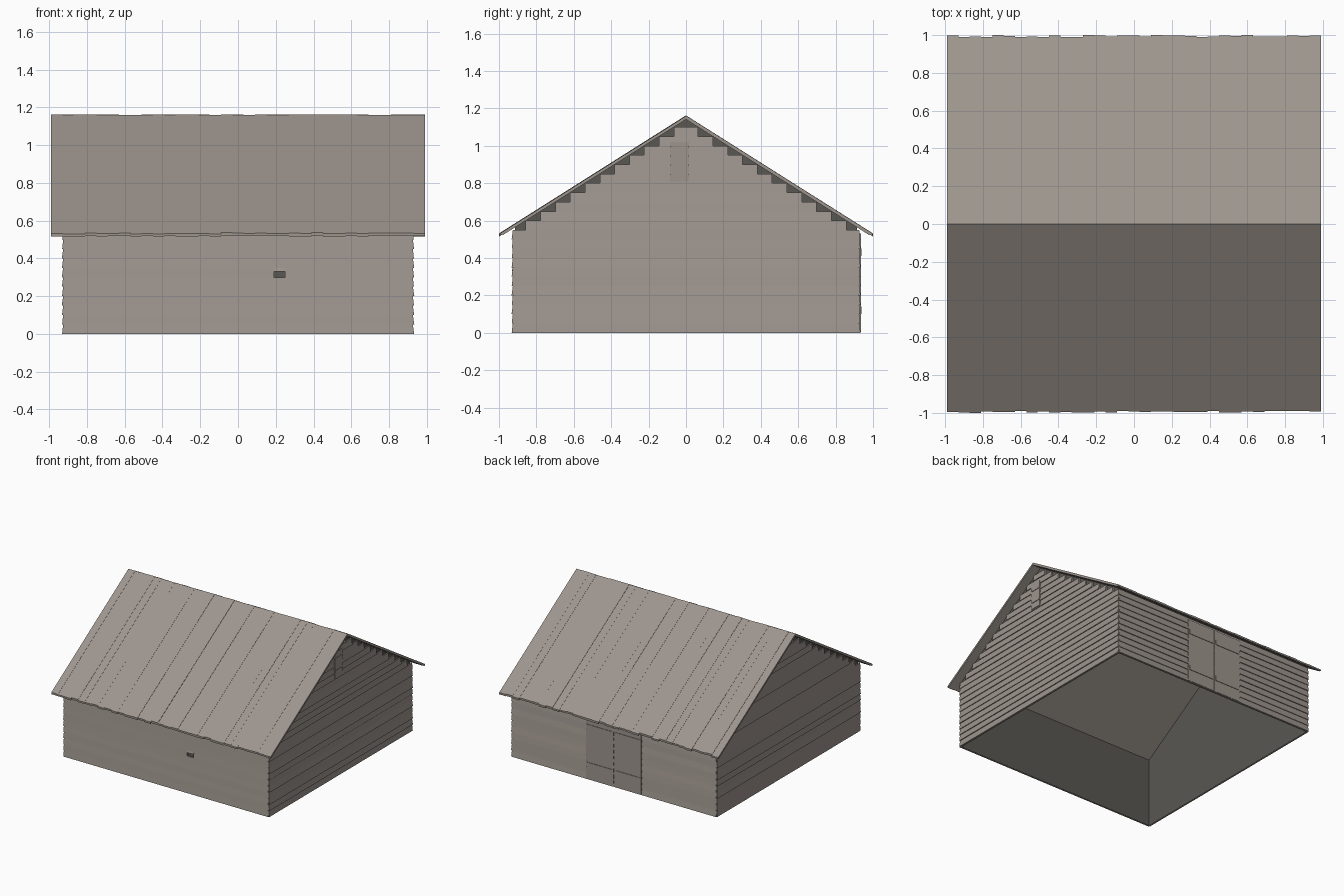
import bpy, bmesh, random
from mathutils import Vector

random.seed(7)
if "Cube" in bpy.data.objects:
    bpy.data.objects.remove(bpy.data.objects["Cube"])

W = 0.925            # half width of the walls
RIDGE = 1.163        # ridge height
EAVE = 0.99          # roof half depth and half length
SLOPE = 0.625 / EAVE
ROW = 0.05           # siding board height


def material(name, rgb):
    m = bpy.data.materials.new(name)
    m.use_nodes = True
    m.diffuse_color = (*rgb, 1)
    m.node_tree.nodes["Principled BSDF"].inputs["Base Color"].default_value = (*rgb, 1)
    return m


wood = material("weathered wood", (0.34, 0.30, 0.27))
dark = material("dark interior", (0.098, 0.096, 0.084))


def finish(name, bm, mat):
    bmesh.ops.recalc_face_normals(bm, faces=bm.faces)
    me = bpy.data.meshes.new(name)
    bm.to_mesh(me)
    bm.free()
    me.materials.append(mat)
    ob = bpy.data.objects.new(name, me)
    bpy.context.collection.objects.link(ob)
    return ob


def prism(bm, section, offset):
    """Extrude a closed section along an offset."""
    face = bm.faces.new([bm.verts.new(p) for p in section])
    new = bmesh.ops.extrude_face_region(bm, geom=[face])["geom"]
    moved = [v for v in new if isinstance(v, bmesh.types.BMVert)]
    bmesh.ops.translate(bm, verts=moved, vec=offset)
    bm.faces.ensure_lookup_table()


def box(bm, x0, x1, y0, y1, z0, z1):
    prism(bm, [(x0, y0, z0), (x1, y0, z0), (x1, y1, z0), (x0, y1, z0)], Vector((0, 0, z1 - z0)))


def lap_board(bm, axis, side, a, b, z0, z1):
    """Siding board from a to b, its lower edge standing proud of the wall."""
    out = 0.006 + random.random() * 0.003
    profile = [(W - 0.008, z0), (W + out, z0), (W + 0.001, z1), (W - 0.008, z1)]
    if axis == "y":
        prism(bm, [(a, side * d, z) for d, z in profile], Vector((b - a, 0, 0)))
    else:
        prism(bm, [(side * d, a, z) for d, z in profile], Vector((0, b - a, 0)))


def roof_z(y):
    return RIDGE - SLOPE * abs(y)


# Dark inner shell, open at the bottom
bm = bmesh.new()
s = W - 0.01
for side in (-1, 1):
    outline = [(-s, 0), (s, 0), (s, roof_z(s) - 0.022), (0, RIDGE - 0.022), (-s, roof_z(s) - 0.022)]
    bm.faces.new([bm.verts.new((side * s, y, z)) for y, z in outline])
    wall = [(-s, 0), (s, 0), (s, roof_z(s) - 0.022), (-s, roof_z(s) - 0.022)]
    bm.faces.new([bm.verts.new((x, side * s, z)) for x, z in wall])
finish("inner_shell", bm, dark)

# Long walls, with one broken board in the front
for name, side in (("front_siding", -1), ("back_siding", 1)):
    bm = bmesh.new()
    for i in range(11):
        z = i * ROW
        if side < 0 and i == 6:
            lap_board(bm, "y", side, -W, 0.19, z, z + ROW)
            lap_board(bm, "y", side, 0.25, W, z, z + ROW)
            lap_board(bm, "y", side, 0.19, 0.25, z + 0.03, z + ROW)
        else:
            lap_board(bm, "y", side, -W, W, z, z + ROW)
    finish(name, bm, wood)

# Gable walls, boards cut square below the roof
for name, side in (("right_gable_siding", -1), ("left_gable_siding", 1)):
    bm = bmesh.new()
    for i in range(22):
        top = (i + 1) * ROW
        half = min(W, (RIDGE - 0.022 - top) / SLOPE)
        lap_board(bm, "x", side, -half, half, i * ROW, top)
    finish(name, bm, wood)

# Roof slopes: thin sheathing below separate planks
for name, side in (("front_roof", -1), ("back_roof", 1)):
    bm = bmesh.new()
    under = [(-EAVE, 0, RIDGE - 0.022), (-EAVE, side * 0.98, roof_z(0.98) - 0.022),
             (-EAVE, side * 0.98, roof_z(0.98) - 0.012), (-EAVE, 0, RIDGE - 0.012)]
    prism(bm, under, Vector((2 * EAVE, 0, 0)))
    count = 33
    step = 2 * EAVE / count
    for i in range(count):
        lift = random.random() * 0.004 - 0.004
        end = EAVE + random.random() * 0.01
        x = -EAVE + i * step
        plank = [(x, 0, RIDGE - 0.015), (x, side * end, roof_z(end) - 0.017),
                 (x, side * end, roof_z(end) + lift), (x, 0, RIDGE + lift)]
        prism(bm, plank, Vector((step, 0, 0)))
    finish(name, bm, wood)

# Double door in the back wall, with cross battens
for name, x0 in (("left_door", 0.002), ("right_door", -0.25)):
    bm = bmesh.new()
    x1 = x0 + 0.248
    box(bm, x0, x1, W, W + 0.01, 0.005, 0.53)
    for z in (0.10, 0.41):
        box(bm, x0 + 0.01, x1 - 0.01, W + 0.01, W + 0.014, z, z + 0.04)
    finish(name, bm, wood)

# Loft hatch in the left gable
bm = bmesh.new()
box(bm, W, W + 0.01, -0.085, 0.015, 0.81, 1.02)
for z in (0.86, 0.96):
    box(bm, W + 0.01, W + 0.014, -0.08, 0.01, z, z + 0.015)
finish("loft_hatch", bm, wood)
